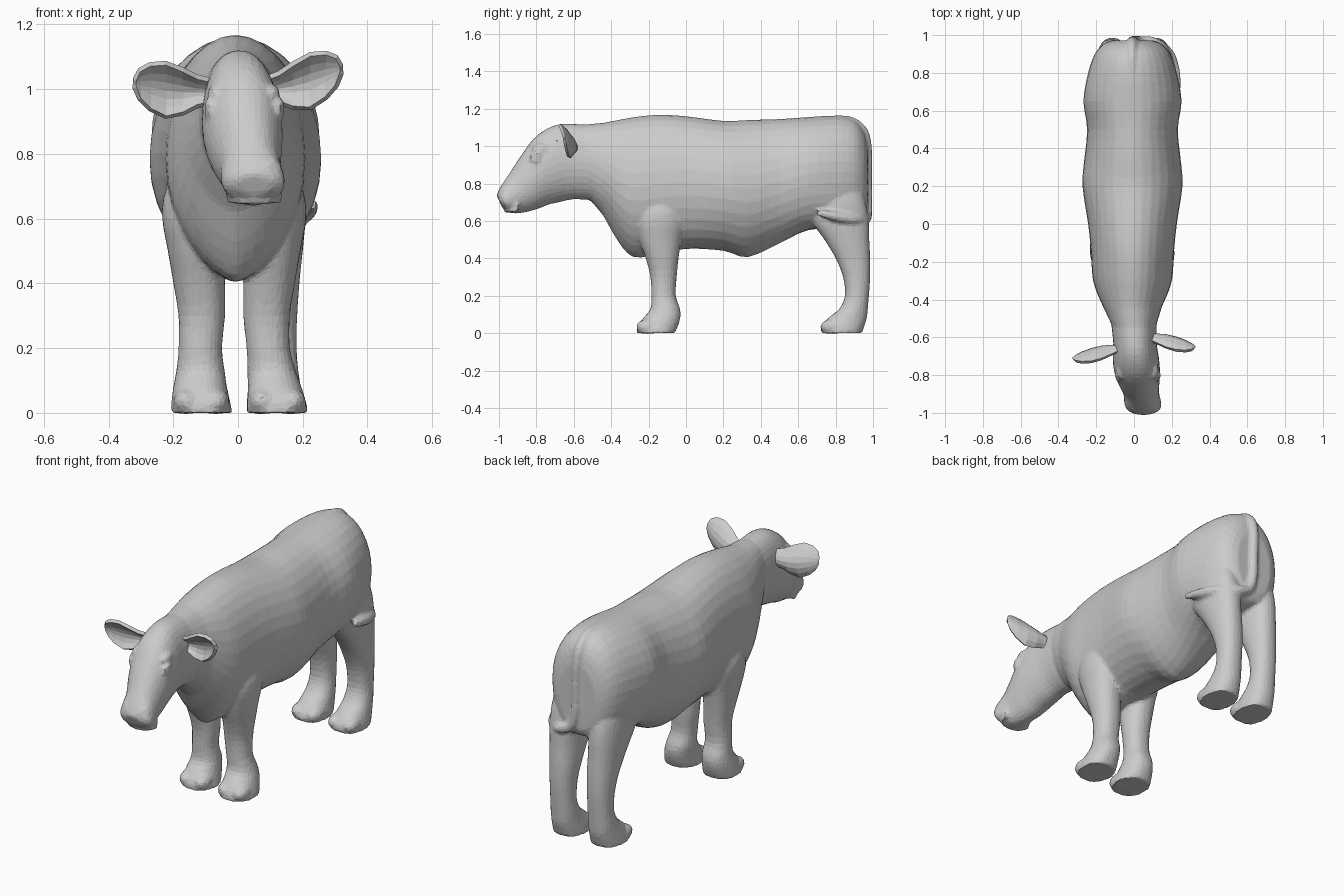
import bpy, bmesh, math
from mathutils import Matrix, Vector

cube = bpy.data.objects.get("Cube")
if cube:
    bpy.data.objects.remove(cube, do_unlink=True)

GREY = (0.6, 0.6, 0.6, 1.0)
hide = bpy.data.materials.new("plain grey")
hide.use_nodes = True
hide.diffuse_color = GREY
hide.node_tree.nodes["Principled BSDF"].inputs["Base Color"].default_value = GREY


def finish(name, bm):
    bmesh.ops.recalc_face_normals(bm, faces=bm.faces)
    mesh = bpy.data.meshes.new(name)
    bm.to_mesh(mesh)
    bm.free()
    mesh.materials.append(hide)
    obj = bpy.data.objects.new(name, mesh)
    bpy.context.scene.collection.objects.link(obj)
    return obj


def skin(bm, rings):
    """Bridge rings of points into a closed solid."""
    loops = [[bm.verts.new(p) for p in ring] for ring in rings]
    n = len(loops[0])
    for a, b in zip(loops, loops[1:]):
        for i in range(n):
            j = (i + 1) % n
            bm.faces.new((a[i], a[j], b[j], b[i]))
    bm.faces.new(loops[0])
    bm.faces.new(loops[-1])


def section(top, bottom, cx, half, low=1.0, high=1.0, n=32):
    """Oval between two (y, z) points; the powers pinch or square each half."""
    top, bottom = Vector((cx, *top)), Vector((cx, *bottom))
    mid, arm = (top + bottom) / 2, (top - bottom) / 2
    ring = []
    for i in range(n):
        a = 2 * math.pi * i / n
        c, s = math.cos(a), math.sin(a)
        width = math.copysign(abs(c) ** (low if s < 0 else high), c)
        ring.append(mid + arm * s + Vector((half * width, 0, 0)))
    return ring


def tube(bm, path, radii, n=10):
    """Round tube through a list of points."""
    pts = [Vector(p) for p in path]
    rings = []
    for i, p in enumerate(pts):
        along = pts[min(i + 1, len(pts) - 1)] - pts[max(i - 1, 0)]
        turn = along.to_track_quat('Z', 'X')
        rings.append([p + turn @ Vector((radii[i] * math.cos(2 * math.pi * k / n),
                                         radii[i] * math.sin(2 * math.pi * k / n), 0))
                      for k in range(n)])
    skin(bm, rings)


def blend(rows, steps=3):
    """Smoothly interpolate rows of numbers, such as path points or profiles."""
    rows = [Vector(r) for r in rows]
    out = []
    for i in range(len(rows) - 1):
        a, b, c, d = (rows[max(0, min(k, len(rows) - 1))] for k in range(i - 1, i + 3))
        for s in range(steps):
            t = s / steps
            out.append(0.5 * (2 * b + (c - a) * t + (2 * a - 5 * b + 4 * c - d) * t * t
                              + (3 * b - a - 3 * c + d) * t ** 3))
    return out + [rows[-1]]


def ball(bm, centre, size):
    m = Matrix.Translation(centre) @ Matrix.Diagonal((*size, 1))
    bmesh.ops.create_uvsphere(bm, u_segments=16, v_segments=10, radius=1, matrix=m)


# Torso: y, back height, belly height, half width, belly pinch
TORSO = [
    (.972, 1.0, .64, .11, .7), (.952, 1.08, .6, .155, .65), (.9, 1.14, .58, .2, .6),
    (.8, 1.162, .56, .235, .6), (.65, 1.155, .55, .26, .7), (.5, 1.145, .48, .24, 1),
    (.33, 1.14, .405, .257, 1.3), (.2, 1.135, .44, .265, 1.1), (0, 1.16, .45, .235, 1),
    (-.15, 1.168, .42, .22, 1.2), (-.28, 1.155, .405, .212, 1.4),
    (-.36, 1.14, .485, .19, 1.3), (-.44, 1.125, .625, .155, 1.2),
]
# Neck and head: upper y, z, lower y, z, centre x, half width
HEAD = [
    (-.55, 1.115, -.51, .71, 0, .12), (-.66, 1.12, -.6, .715, .005, .115),
    (-.74, 1.095, -.68, .7, .01, .122), (-.815, 1.04, -.74, .685, .016, .122),
    (-.885, .945, -.79, .665, .025, .11), (-.94, .86, -.85, .648, .038, .094),
    (-.98, .8, -.91, .64, .046, .098), (-1.004, .76, -.95, .648, .05, .09),
    (-1.012, .735, -.985, .675, .05, .055),
]
# Legs: z, front y, rear y, centre x, half width
FRONT_LEG = [
    (0, -.265, -.06, .113, .096), (.04, -.258, -.042, .113, .09), (.085, -.225, -.03, .112, .082),
    (.13, -.19, -.032, .108, .075), (.2, -.185, -.055, .105, .067), (.3, -.19, -.05, .1, .072),
    (.4, -.215, -.04, .108, .08), (.5, -.25, -.025, .115, .09), (.6, -.27, -.005, .122, .1),
    (.68, -.25, -.01, .12, .095), (.76, -.18, -.06, .11, .06),
]
HIND_LEG = [
    (0, .72, .94, .115, .09), (.04, .725, .955, .115, .086), (.085, .765, .968, .115, .078),
    (.13, .82, .972, .115, .072), (.2, .85, .978, .115, .066), (.3, .84, .985, .115, .068),
    (.4, .8, .985, .115, .075), (.5, .74, .98, .118, .082), (.62, .66, .975, .12, .09),
    (.74, .66, .95, .12, .085), (.84, .72, .9, .11, .05),
]

# Body: torso, neck, head, legs and tail fused into one faceted skin
bm = bmesh.new()
skin(bm, [section((y, zt), (y, zb), -.008, w, e) for y, zt, zb, w, e in blend(TORSO)]
     + [section((yt, zt), (yb, zb), x, w, 1.05, .9) for yt, zt, yb, zb, x, w in blend(HEAD)])
for side in (-1, 1):
    for rows in (FRONT_LEG, HIND_LEG):
        splay = (.01 if side > 0 else 0) if rows is FRONT_LEG else 0
        lean = -.012 - splay if rows is FRONT_LEG else 0
        skin(bm, [section((y1, z), (y0, z), side * x + splay + lean * min(1, z * 5), w, .85, .85)
                  for z, y0, y1, x, w in blend(rows)])
        # squared toes, parted in the middle
        for toe in (-1, 1):
            ball(bm, (side * .113 + splay + toe * .046, rows[0][1] + .062, .035), (.042, .064, .04))
    # brow, eye, eyelids and nostril rim
    ball(bm, (.018 + side * .086, -.775, .985), (.026, .05, .03))
    ball(bm, (.02 + side * .108, -.8, .937), (.014, .026, .018))
    for lift in (.022, -.018):
        lid = [(.02 + side * (.114 - .008 * abs(k)), -.8 + .022 * k,
                .937 + lift * (1 - .3 * k * k)) for k in (-1.5, -.7, 0, .7, 1.5)]
        tube(bm, lid, [.008, .01, .01, .01, .008])
    rim = [(.05 + side * (.058 + .018 * math.cos(a)), -.982 + .012 * math.cos(a) + .006 * math.sin(a),
            .752 + .022 * math.sin(a)) for a in (i * .6 - 1.2 for i in range(8))]
    tube(bm, rim, [.01] * len(rim))

# lips
for z, reach in ((.69, .083), (.662, .066)):
    lip = [(.05 + .08 * math.sin(a), -.895 - reach * math.cos(a), z - .01 * math.cos(a))
           for a in (math.radians(d) for d in range(-90, 91, 15))]
    tube(bm, lip, [.011] * len(lip))

# tail hangs down the rump and curls round one thigh: x, y, z, radius
tail = blend([
    (-.01, .75, 1.145, .018), (-.01, .87, 1.135, .026), (-.01, .945, 1.08, .028),
    (-.008, .97, .98, .026), (-.004, .972, .85, .025), (0, .972, .73, .025),
    (.03, .97, .645, .026), (.11, .96, .612, .028), (.185, .9, .608, .029),
    (.218, .8, .625, .027), (.232, .7, .645, .016)], 5)
tube(bm, [p[:3] for p in tail], [p[3] for p in tail])

body = finish("body", bm)
mod = body.modifiers.new("fuse", 'REMESH')
mod.mode = 'VOXEL'
mod.voxel_size = 0.01
mod = body.modifiers.new("soften", 'SMOOTH')
mod.factor = 0.5
mod.iterations = 4
mod = body.modifiers.new("facets", 'DECIMATE')
mod.ratio = 0.09

# Ears, cupped leaves opening forward: length, middle height, half height, cup depth
EAR = [(-.1, 0, .036, .02), (.1, 0, .046, .035), (.3, 0, .068, .045), (.55, .005, .084, .042),
       (.78, .015, .07, .03), (.93, .022, .045, .014), (1, .025, .012, .002)]


def ear(name, side, root, span, rise):
    bm = bmesh.new()
    grid = []
    for t, mid, half, cup in EAR:
        row = []
        for k in range(7):
            v = k / 3 - 1
            row.append(bm.verts.new((root[0] + side * span * t,
                                     root[1] - .05 * t + cup * (.6 - v * v) - .25 * half * v,
                                     root[2] + rise * t + mid + half * v)))
        grid.append(row)
    for a, b in zip(grid, grid[1:]):
        for i in range(6):
            bm.faces.new((a[i], a[i + 1], b[i + 1], b[i]))
    obj = finish(name, bm)
    mod = obj.modifiers.new("thickness", 'SOLIDIFY')
    mod.thickness = 0.018
    mod.offset = 0


ear("right_ear", -1, (-.105, -.665, .992), .215, .0)
ear("left_ear", 1, (.105, -.605, 1.0), .215, .035)
